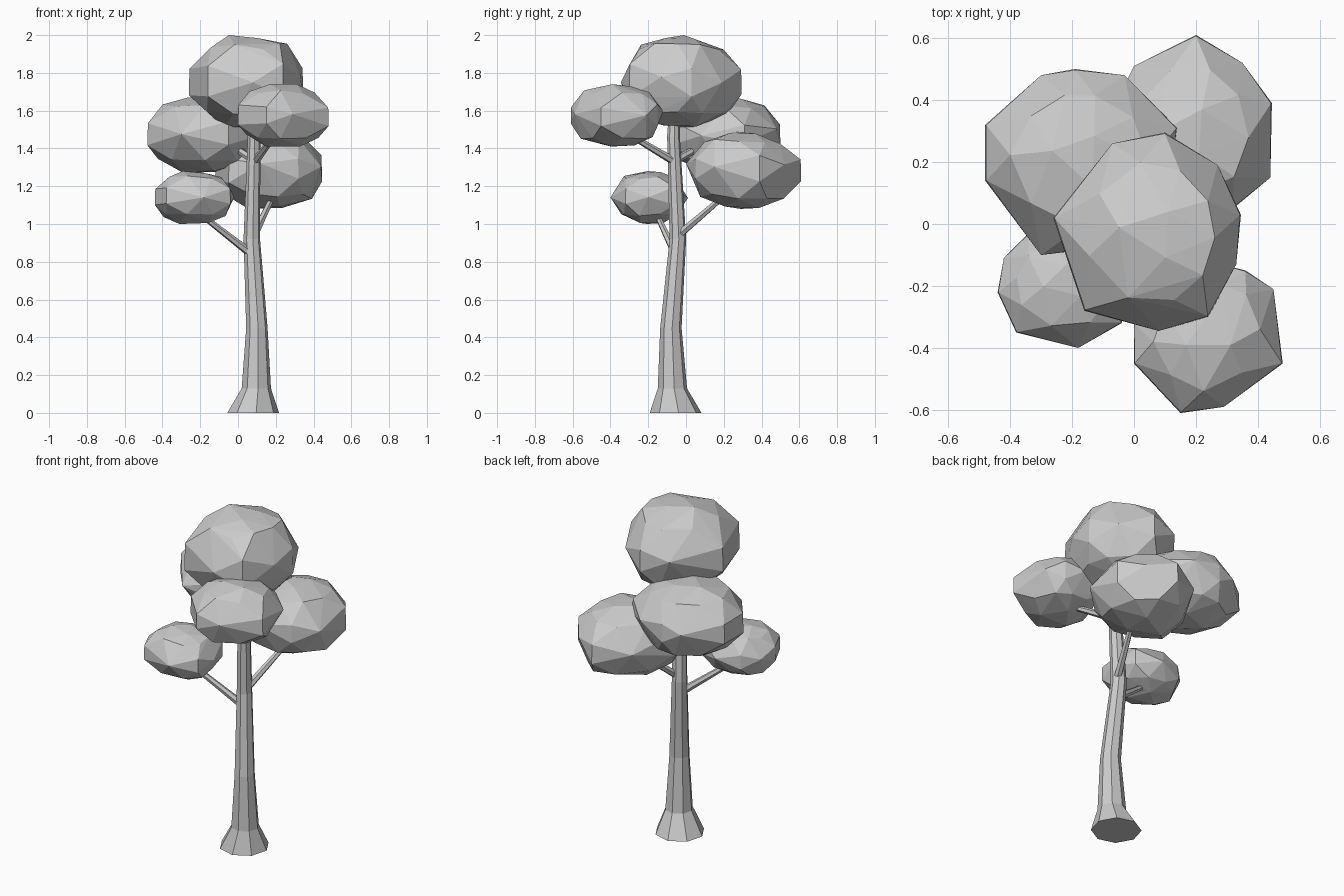
import bpy, bmesh, math, random
from mathutils import Vector

if "Cube" in bpy.data.objects:
    bpy.data.objects.remove(bpy.data.objects["Cube"])

random.seed(7)


def finish(name, bm):
    bmesh.ops.recalc_face_normals(bm, faces=bm.faces[:])
    mesh = bpy.data.meshes.new(name)
    bm.to_mesh(mesh)
    bm.free()
    ob = bpy.data.objects.new(name, mesh)
    bpy.context.collection.objects.link(ob)
    return ob


def tube(name, points, radii, sides, upright=False):
    """Faceted tapering limb through a few points, capped at both ends."""
    bm = bmesh.new()
    pts = [Vector(p) for p in points]
    axis = Vector((0, 0, 1)) if upright else (pts[-1] - pts[0]).normalized()
    rot = axis.to_track_quat('Z', 'Y')
    rings = []
    for p, r in zip(pts, radii):
        ring = []
        for i in range(sides):
            a = 2 * math.pi * (i + 0.15) / sides
            ring.append(bm.verts.new(p + rot @ Vector((r * math.cos(a), r * math.sin(a), 0))))
        rings.append(ring)
    for a, b in zip(rings, rings[1:]):
        for i in range(sides):
            j = (i + 1) % sides
            bm.faces.new((a[i], a[j], b[j], b[i]))
    bm.faces.new(rings[0])
    bm.faces.new(rings[-1])
    return finish(name, bm)


def foliage(name, outline, z0, z1):
    """Chunky clump: plan outline repeated in shrinking rings, then hulled."""
    bm = bmesh.new()
    pts = [Vector((x, y, 0)) for x, y in outline]
    n = len(pts)
    mid = Vector([(min(p[k] for p in pts) + max(p[k] for p in pts)) / 2 for k in range(3)])
    zc, h = (z0 + z1) / 2, (z1 - z0) / 2

    def add(p, s, t):
        q = mid + (p - mid) * s
        q.z = zc + h * max(-1, min(1, t))
        bm.verts.new(q)

    for i in range(n):
        # girth: alternate upright edges and single points
        if i % 2:
            add(pts[i], 1.0, random.uniform(-0.05, 0.2))
        else:
            add(pts[i], 1.0, random.uniform(-0.35, -0.2))
            add(pts[i], 0.99, random.uniform(0.25, 0.4))
        # shoulders
        half = (pts[i] + pts[(i + 1) % n]) / 2
        add(half, 0.82, random.uniform(-0.75, -0.6))
        add(half, 0.74, random.uniform(0.68, 0.82))
    # small uneven caps
    for i in range(0, n, 3):
        add(pts[i], 0.38, -1 if i == 0 else -random.uniform(0.94, 1))
        add(pts[i], 0.30, 1 if i == 0 else random.uniform(0.92, 1))
    res = bmesh.ops.convex_hull(bm, input=bm.verts[:])
    junk = {g for g in res["geom_interior"] + res["geom_unused"]
            if isinstance(g, bmesh.types.BMVert)}
    bmesh.ops.delete(bm, geom=list(junk), context='VERTS')
    return finish(name, bm)


# Trunk with flared foot
tube("trunk",
     [(0.08, -0.055, 0), (0.097, -0.072, 0.13), (0.10, -0.08, 0.45),
      (0.073, -0.043, 0.92), (0.085, -0.066, 1.46), (0.08, -0.06, 1.65)],
     [0.138, 0.078, 0.057, 0.044, 0.034, 0.028], 8, upright=True)

# Branches
for name, a, b in [
    ("branch_low_left", (0.06, -0.06, 0.85), (-0.21, -0.16, 1.06)),
    ("branch_back_right", (0.09, -0.03, 0.95), (0.20, 0.24, 1.18)),
    ("branch_front_right", (0.09, -0.06, 1.33), (0.21, -0.33, 1.49)),
    ("branch_back_left", (0.08, -0.05, 1.34), (-0.10, 0.16, 1.46)),
]:
    tube(name, [a, b], [0.022, 0.014], 6)

# Foliage clumps, outlines in plan
foliage("crown_top", [(-0.26, 0.02), (-0.07, 0.26), (0.1, 0.295), (0.27, 0.19), (0.345, 0.03),
                      (0.33, -0.13), (0.24, -0.3), (0.08, -0.345), (-0.16, -0.28)], 1.51, 2.0)
foliage("crown_back_left", [(-0.48, 0.32), (-0.30, 0.48), (-0.19, 0.5), (-0.03, 0.48), (0.14, 0.31),
                            (0.11, 0.08), (-0.05, -0.07), (-0.3, -0.1), (-0.48, 0.14)], 1.27, 1.67)
foliage("crown_back_right", [(-0.12, 0.27), (0.0, 0.51), (0.2, 0.61), (0.35, 0.52), (0.445, 0.39),
                             (0.44, 0.15), (0.32, 0.05), (0.12, 0.0), (-0.05, 0.06)], 1.08, 1.49)
foliage("crown_front_right", [(0.0, -0.45), (0.0, -0.32), (0.1, -0.17), (0.24, -0.12), (0.36, -0.15),
                              (0.45, -0.21), (0.48, -0.45), (0.29, -0.59), (0.15, -0.61)], 1.41, 1.74)
foliage("crown_low_left", [(-0.44, -0.22), (-0.42, -0.11), (-0.34, -0.03), (-0.2, 0.01), (-0.06, -0.06),
                           (-0.02, -0.2), (-0.04, -0.32), (-0.18, -0.4), (-0.38, -0.35)], 1.0, 1.28)
